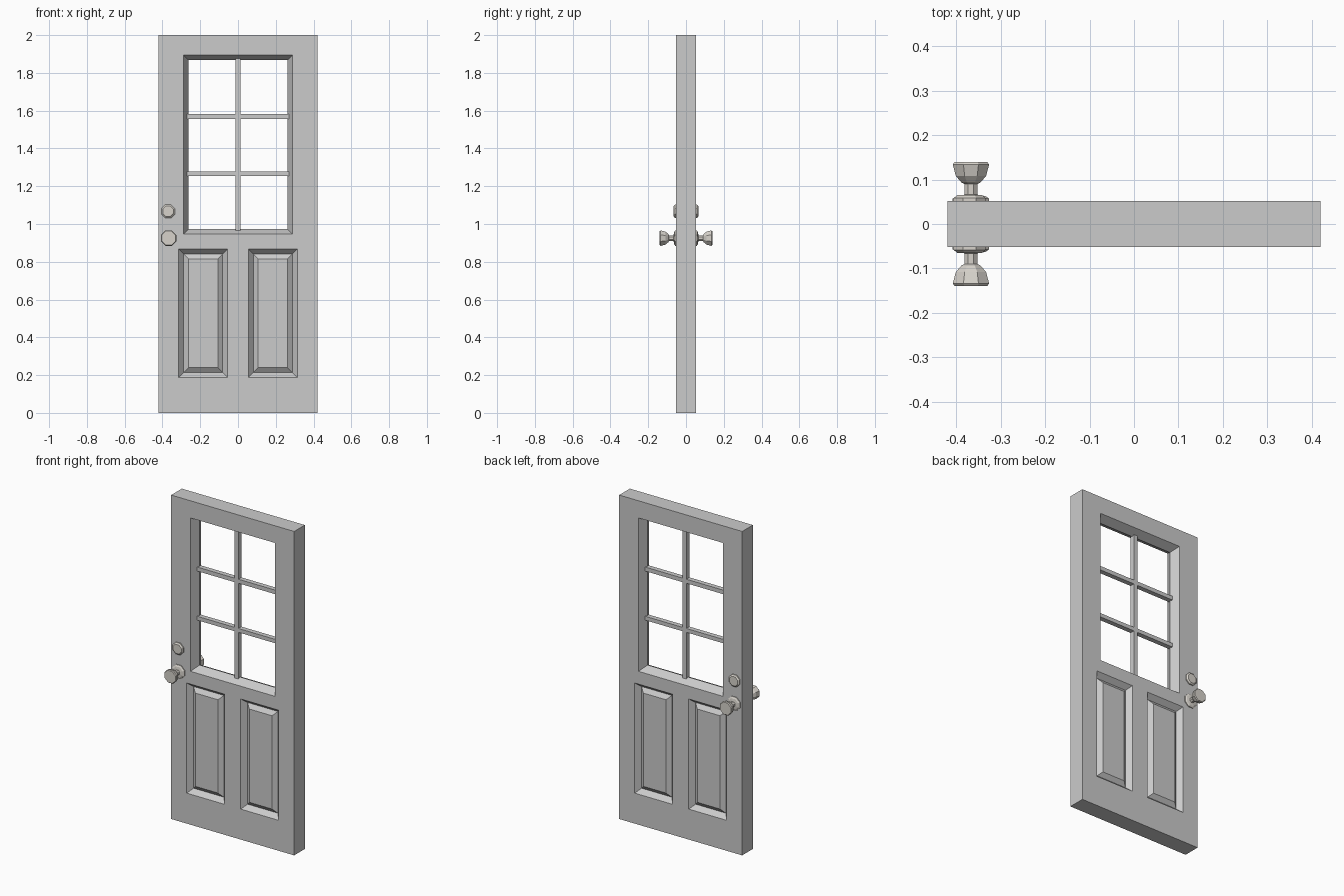
import bpy, bmesh, math

if "Cube" in bpy.data.objects:
    bpy.data.objects.remove(bpy.data.objects["Cube"])

H = 0.052      # half thickness of the door
LIP = 0.026    # width of every sloped moulding


def finish(name, bm, material=None, merge=True):
    """Make an object and mirror its front half to the back."""
    mesh = bpy.data.meshes.new(name)
    bm.to_mesh(mesh)
    bm.free()
    ob = bpy.data.objects.new(name, mesh)
    bpy.context.collection.objects.link(ob)
    if material:
        mesh.materials.append(material)
    mod = ob.modifiers.new("front_to_back", 'MIRROR')
    mod.use_axis = (False, True, False)
    mod.use_mirror_merge = merge
    return ob


def loop(bm, rect, y):
    x0, x1, z0, z1 = rect
    return [bm.verts.new((x, y, z)) for x, z in
            ((x0, z0), (x1, z0), (x1, z1), (x0, z1))]


def panel(bm, rect, y):
    bm.faces.new(loop(bm, rect, y))


def ring(bm, rect_a, ya, rect_b, yb):
    a, b = loop(bm, rect_a, ya), loop(bm, rect_b, yb)
    for i in range(4):
        j = (i + 1) % 4
        bm.faces.new((a[i], a[j], b[j], b[i]))


def inset(rect, t):
    x0, x1, z0, z1 = rect
    return (x0 + t, x1 - t, z0 + t, z1 - t)


# Door slab: stiles and rails around the openings
outline = (-0.42, 0.42, 0, 2)
window = (-0.288, 0.288, 0.947, 1.894)
bm = bmesh.new()
ring(bm, outline, 0, outline, -H)
for rect in ((-0.42, -0.314, 0, 2), (0.314, 0.42, 0, 2),
             (-0.314, 0.314, 0, 0.188), (-0.314, 0.314, 0.868, 0.947),
             (-0.314, 0.314, 1.894, 2), (-0.055, 0.055, 0.188, 0.868),
             (-0.314, -0.288, 0.947, 1.894), (0.288, 0.314, 0.947, 1.894)):
    panel(bm, rect, -H)

# Window reveal sloping to the middle of the door
ring(bm, window, -H, inset(window, LIP), 0)

# Two raised lower panels inside V-shaped grooves
for lower in ((-0.314, -0.055, 0.188, 0.868), (0.055, 0.314, 0.188, 0.868)):
    groove, raised = inset(lower, LIP), inset(lower, 2 * LIP)
    ring(bm, lower, -H, groove, -H + 0.03)
    ring(bm, groove, -H + 0.03, raised, -H + 0.01)
    panel(bm, raised, -H + 0.01)
bmesh.ops.remove_doubles(bm, verts=bm.verts, dist=1e-5)
finish("door_slab", bm)

# Window bars
for name, rect in (("upright_bar", (-0.013, 0.013, 0.963, 1.878)),
                   ("lower_cross_bar", (-0.27, 0.27, 1.254, 1.278)),
                   ("upper_cross_bar", (-0.27, 0.27, 1.557, 1.582))):
    bm = bmesh.new()
    ring(bm, rect, 0, rect, -0.015)
    panel(bm, rect, -0.015)
    bmesh.ops.remove_doubles(bm, verts=bm.verts, dist=1e-5)
    finish(name, bm)

# Metal hardware: eight-sided turned profiles (flat radius, distance from centre)
metal = bpy.data.materials.new("hardware_metal")
metal.diffuse_color = (0.68, 0.65, 0.6, 1)
metal.use_nodes = True
metal.node_tree.nodes["Principled BSDF"].inputs["Base Color"].default_value = metal.diffuse_color


def turned(name, x, z, profile, sides=8):
    bm = bmesh.new()
    rows = []
    for r, d in profile:
        r /= math.cos(math.pi / sides)
        angles = [(i + 0.5) * math.tau / sides for i in range(sides)]
        rows.append([bm.verts.new((x + r * math.cos(a), -d, z + r * math.sin(a)))
                     for a in angles])
    for a, b in zip(rows, rows[1:]):
        for i in range(sides):
            j = (i + 1) % sides
            bm.faces.new((a[i], a[j], b[j], b[i]))
    bm.faces.new(rows[0])
    bm.faces.new(rows[-1])
    bmesh.ops.recalc_face_normals(bm, faces=bm.faces)
    finish(name, bm, metal, merge=False)


turned("door_knob", -0.367, 0.925,
       ((0.041, 0.045), (0.041, 0.057), (0.032, 0.063), (0.015, 0.066),
        (0.015, 0.09), (0.022, 0.094), (0.034, 0.108),
        (0.041, 0.134), (0.037, 0.139)))
turned("deadbolt", -0.37, 1.067,
       ((0.036, 0.045), (0.036, 0.058), (0.028, 0.065)))
